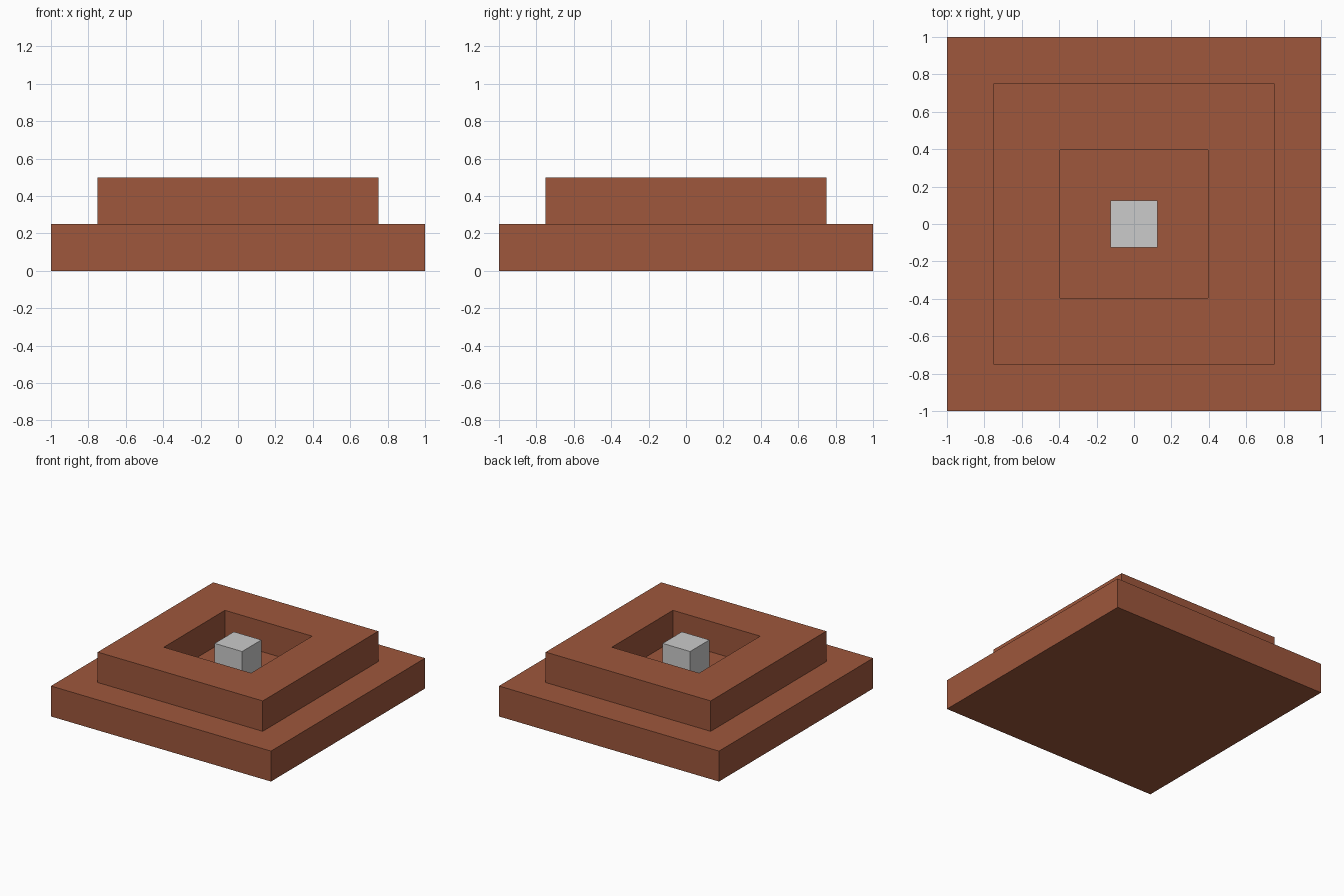
import bpy
import bmesh
from mathutils import Matrix

cube = bpy.data.objects.get("Cube")
if cube:
    bpy.data.objects.remove(cube, do_unlink=True)


def make_material(name, colour):
    mat = bpy.data.materials.new(name)
    mat.use_nodes = True
    mat.diffuse_color = colour
    mat.node_tree.nodes["Principled BSDF"].inputs["Base Color"].default_value = colour
    return mat


def make_block(name, width, bottom, top, mat, hole=0):
    """Square block, optionally with a square shaft through it."""
    bm = bmesh.new()
    place = Matrix.Translation((0, 0, (bottom + top) / 2)) @ Matrix.Diagonal((width, width, top - bottom, 1))
    bmesh.ops.create_cube(bm, size=1, matrix=place)
    if hole:
        bm.normal_update()
        caps = [f for f in bm.faces if abs(f.normal.z) > 0.5]
        bmesh.ops.inset_individual(bm, faces=caps, thickness=(width - hole) / 2)
        rims = [e for f in caps for e in f.edges]
        bmesh.ops.delete(bm, geom=caps, context="FACES_ONLY")
        bmesh.ops.bridge_loops(bm, edges=rims)
        bmesh.ops.recalc_face_normals(bm, faces=bm.faces)
    mesh = bpy.data.meshes.new(name)
    bm.to_mesh(mesh)
    bm.free()
    mesh.materials.append(mat)
    obj = bpy.data.objects.new(name, mesh)
    bpy.context.collection.objects.link(obj)
    return obj


brick = make_material("brick brown", (0.342, 0.095, 0.045, 1))
grey = make_material("light grey", (0.597, 0.597, 0.597, 1))

# Wide lower step, upper step with a square well, and the block in the well
make_block("lower_step", 2.0, 0.0, 0.25, brick)
make_block("upper_step", 1.5, 0.25, 0.5, brick, hole=0.5)
make_block("center_block", 0.25, 0.25, 0.5, grey)
